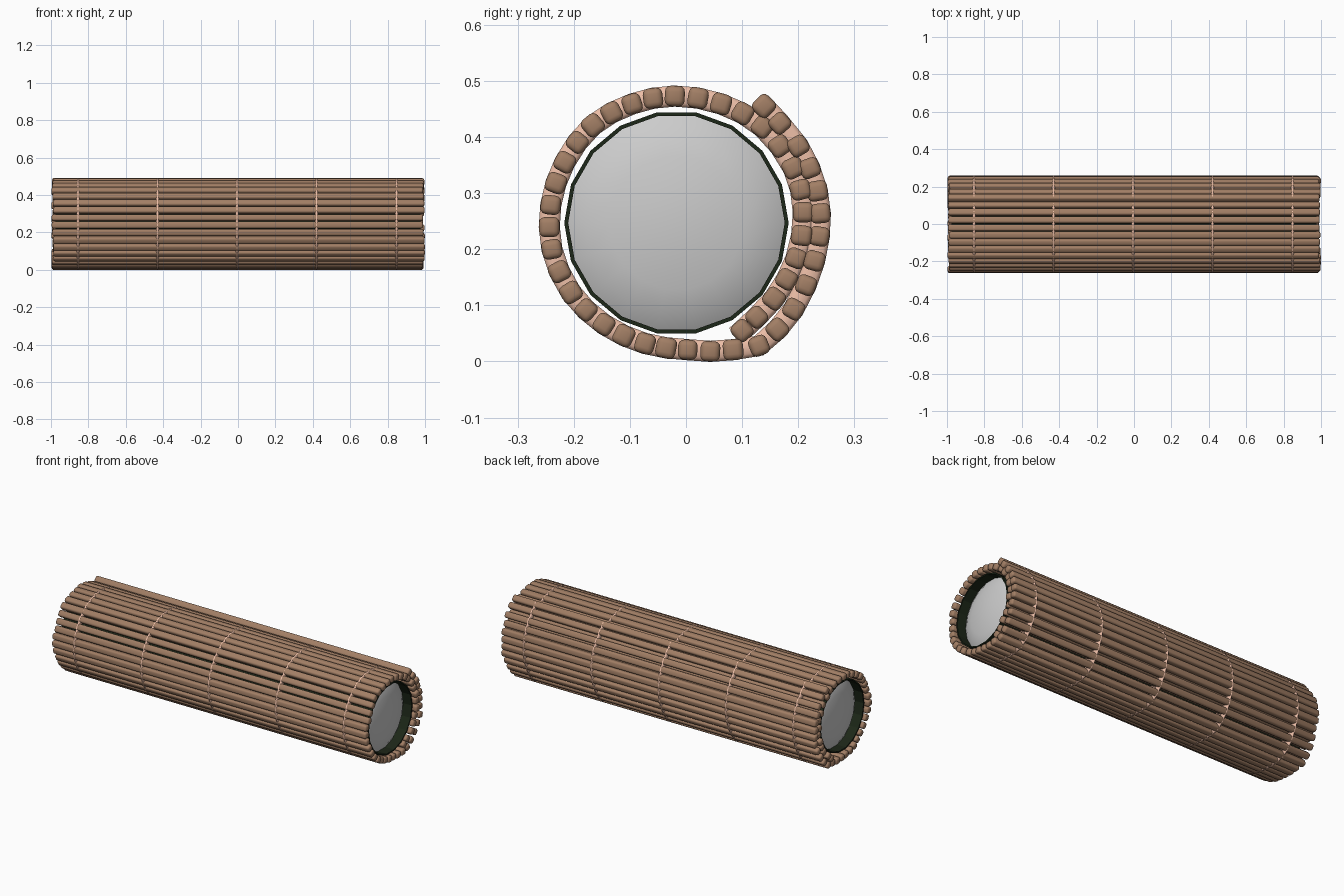
import bpy, bmesh, math, random
from mathutils import Vector, Matrix

if "Cube" in bpy.data.objects:
    bpy.data.objects.remove(bpy.data.objects["Cube"])

random.seed(4)


def material(name, rgb):
    m = bpy.data.materials.new(name)
    m.diffuse_color = (*rgb, 1)
    m.use_nodes = True
    m.node_tree.nodes["Principled BSDF"].inputs["Base Color"].default_value = m.diffuse_color
    return m


def finish(bm, name, mat=None, smooth=None):
    bmesh.ops.recalc_face_normals(bm, faces=bm.faces)
    me = bpy.data.meshes.new(name)
    bm.to_mesh(me)
    bm.free()
    ob = bpy.data.objects.new(name, me)
    bpy.context.collection.objects.link(ob)
    if mat:
        me.materials.append(mat)
    if smooth:
        bpy.ops.object.select_all(action='DESELECT')
        ob.select_set(True)
        bpy.context.view_layer.objects.active = ob
        bpy.ops.object.shade_smooth_by_angle(angle=math.radians(smooth))
    return ob


bamboo = material("bamboo", (0.36, 0.21, 0.13))
cord = material("cord", (0.85, 0.52, 0.39))
seaweed = material("seaweed", (0.012, 0.02, 0.009))

# Spiral of the rolled mat in the y-z plane: every second slat centre
KEYS = [Vector(p) for p in (
    (.10, .055), (.157, .112), (.196, .184), (.209, .266), (.191, .345),
    (.136, .418), (.0625, .459), (-.02, .473), (-.096, .459), (-.166, .421),
    (-.216, .355), (-.241, .279), (-.239, .20), (-.205, .123), (-.146, .066),
    (-.073, .032), (.003, .021), (.084, .021), (.163, .057), (.214, .136),
    (.2375, .223), (.234, .304), (.20, .384), (.139, .455))]
path = []
for i, p in enumerate(KEYS):
    path.append(p)
    if i + 1 < len(KEYS):
        a = KEYS[max(i - 1, 0)]
        b = KEYS[i + 1]
        c = KEYS[min(i + 2, len(KEYS) - 1)]
        path.append((p + b) * 0.5625 - (a + c) * 0.0625)
path[35] = Vector((.13, .028))   # kink where the outer layer lifts off


def tangent(i):
    return (path[min(i + 1, len(path) - 1)] - path[max(i - 1, 0)]).normalized()


# Bamboo slats: long rounded bars following the spiral
bm = bmesh.new()
for i, p in enumerate(path):
    t = tangent(i)
    size = 0.0365 + random.uniform(-0.001, 0.001)
    shift = random.uniform(-0.006, 0.006)
    m = (Matrix.Translation((shift, p.x, p.y))
         @ Matrix.Rotation(math.atan2(t.y, t.x) + random.uniform(-.06, .06), 4, 'X')
         @ Matrix.Diagonal((1.986, size * 0.97, size, 1)))
    bmesh.ops.create_cube(bm, size=1, matrix=m)
bmesh.ops.bevel(bm, geom=bm.edges[:], offset=0.0105, segments=3,
                profile=0.5, affect='EDGES')
finish(bm, "bamboo_slats", bamboo, 50)

# Cords: five flat oval strings weaving the slats together
N = 10
for k, x0 in enumerate((-0.855, -0.43, -0.005, 0.42, 0.848)):
    bm = bmesh.new()
    rings = []
    for i, p in enumerate(path):
        t = tangent(i)
        n = Vector((-t.y, t.x))
        q = p + t * (-0.014 if i == 0 else 0.008 if i == len(path) - 1 else 0)
        ring = []
        for j in range(N):
            a = 2 * math.pi * j / N
            w = q + n * 0.0198 * math.sin(a)
            ring.append(bm.verts.new((x0 + 0.009 * math.cos(a), w.x, w.y)))
        rings.append(ring)
    for r, s in zip(rings, rings[1:]):
        for j in range(N):
            bm.faces.new((r[j], r[(j + 1) % N], s[(j + 1) % N], s[j]))
    bm.faces.new(rings[0])
    bm.faces.new(rings[-1])
    finish(bm, f"cord_{k + 1}", cord, 60)


def lathe(name, profile, mat, sides=18, smooth=None):
    """Spin (x, radius) pairs around the roll axis."""
    bm = bmesh.new()
    rows = []
    for x, r in profile:
        if r == 0:
            rows.append([bm.verts.new((x, CY, CZ))] * sides)
        else:
            rows.append([bm.verts.new((x, CY + r * math.cos(2 * math.pi * j / sides),
                                       CZ + r * math.sin(2 * math.pi * j / sides)))
                         for j in range(sides)])
    for r, s in zip(rows, rows[1:]):
        for j in range(sides):
            k = (j + 1) % sides
            vs = list(dict.fromkeys((r[j], r[k], s[k], s[j])))
            bm.faces.new(vs)
    return finish(bm, name, mat, smooth)


CY, CZ = -0.017, 0.247

# Seaweed wrap: 18-sided thin tube
lathe("seaweed_wrap", [(-.975, .193), (-.975, .2), (.975, .2), (.975, .193), (-.975, .193)],
      seaweed)

# Rice core with slightly domed ends, recessed in the wrap
dome = [(0.96, 0), (0.957, .06), (0.948, .12), (0.937, .165), (0.92, .1935)]
lathe("rice_core", dome + [(-x, r) for x, r in reversed(dome)], None, 18, 40)
